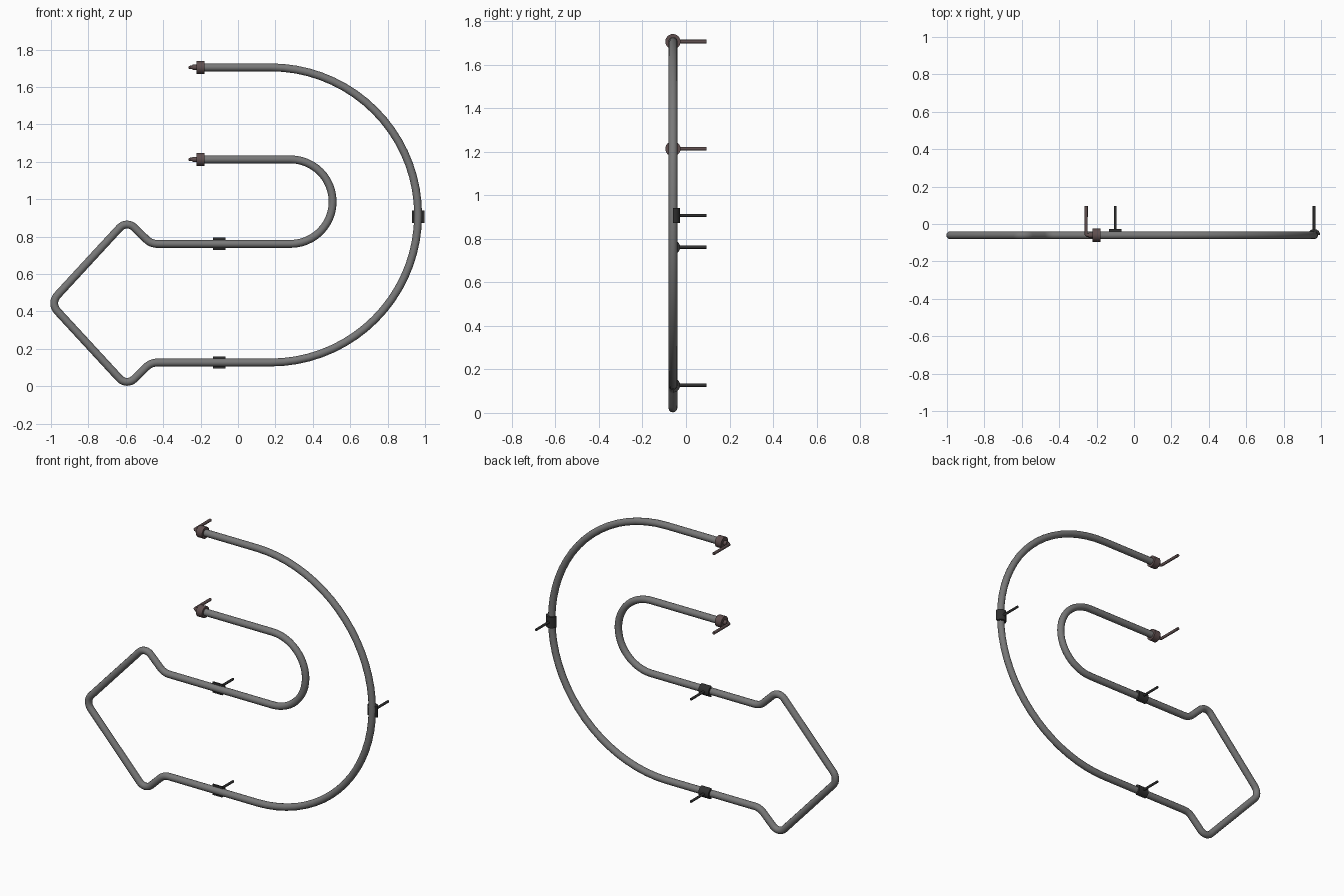
import bpy, bmesh, math
from mathutils import Vector, Matrix

if "Cube" in bpy.data.objects:
    bpy.data.objects.remove(bpy.data.objects["Cube"])

TUBE_Y = -0.06   # depth of the tube centre line
TUBE_R = 0.021
PIN_END = 0.095  # where the wall pins stop
MID_Z = 0.444    # symmetry height of the pointed loop


def material(name, rgb):
    m = bpy.data.materials.new(name)
    m.use_nodes = True
    color = (*rgb, 1)
    m.diffuse_color = color
    m.node_tree.nodes["Principled BSDF"].inputs["Base Color"].default_value = color
    return m


grey = material("grey glass", (0.19, 0.19, 0.19))
brown = material("brown cap", (0.115, 0.078, 0.078))
black = material("black clamp", (0.03, 0.03, 0.03))


def finish(obj, mat):
    obj.data.materials.clear()
    obj.data.materials.append(mat)
    bpy.ops.object.select_all(action="DESELECT")
    obj.select_set(True)
    bpy.context.view_layer.objects.active = obj
    bpy.ops.object.shade_smooth_by_angle(angle=math.radians(40))


def sweep(name, points, radius, mat, resolution=4):
    """Round tube along a polyline, turned into a mesh."""
    curve = bpy.data.curves.new(name, "CURVE")
    curve.dimensions = "3D"
    curve.bevel_depth = radius
    curve.bevel_resolution = resolution
    curve.use_fill_caps = True
    spline = curve.splines.new("POLY")
    spline.points.add(len(points) - 1)
    for p, co in zip(spline.points, points):
        p.co = (*co, 1)
    obj = bpy.data.objects.new(name, curve)
    bpy.context.collection.objects.link(obj)
    bpy.ops.object.select_all(action="DESELECT")
    obj.select_set(True)
    bpy.context.view_layer.objects.active = obj
    bpy.ops.object.convert(target="MESH")
    finish(bpy.context.view_layer.objects.active, mat)


def arc(cx, cz, r, steps, downward):
    """Half circle bulging to +x."""
    angles = [math.pi / 2 - math.pi * i / steps for i in range(steps + 1)]
    pts = [Vector((cx + r * math.cos(a), cz + r * math.sin(a))) for a in angles]
    return pts if downward else pts[::-1]


def fillet(before, corner, after, r, steps=8):
    """Round one corner of the path with a circular arc."""
    b, c, a = Vector(before), Vector(corner), Vector(after)
    u, v = (b - c).normalized(), (a - c).normalized()
    half = u.angle(v) / 2
    centre = c + (u + v).normalized() * (r / math.sin(half))
    start = c + u * (r / math.tan(half)) - centre
    turn = start.angle_signed(c + v * (r / math.tan(half)) - centre)
    return [centre + Matrix.Rotation(-turn * i / steps, 2) @ start
            for i in range(steps + 1)]


# Centre line: outer bend, pointed loop, inner bend
low_z, high_z = 0.127, 0.761
corners = [((-0.465, low_z), 0.085), ((-0.595, 0.0), 0.054),
           ((-1.005, MID_Z), 0.062),
           ((-0.595, 2 * MID_Z), 0.054), ((-0.465, high_z), 0.085)]
path = [Vector((-0.2, 1.705))] + arc(0.174, 0.916, 0.789, 36, True)
stops = [(0.0, low_z)] + [c for c, r in corners] + [(0.0, high_z)]
for i, (c, r) in enumerate(corners):
    path += fillet(stops[i], c, stops[i + 2], r)
path += arc(0.28, 0.987, 0.226, 24, False) + [Vector((-0.2, 1.213))]
sweep("glass_tube", [(p.x, TUBE_Y, p.y) for p in path], TUBE_R, grey)


# End caps, each with a collar and a bent wall pin
def cylinder_x(name, x0, x1, z, r, mat):
    bpy.ops.mesh.primitive_cylinder_add(
        vertices=24, radius=r, depth=x1 - x0,
        location=((x0 + x1) / 2, TUBE_Y, z), rotation=(0, math.pi / 2, 0))
    obj = bpy.context.object
    obj.name = name
    finish(obj, mat)


for label, z in (("upper", 1.705), ("inner", 1.213)):
    cylinder_x(label + "_end_cap", -0.222, -0.18, z, 0.035, brown)
    cylinder_x(label + "_cap_collar", -0.242, -0.22, z, 0.014, brown)
    sweep(label + "_cap_pin",
          [(-0.24, TUBE_Y, z), (-0.25, TUBE_Y, z), (-0.256, TUBE_Y + 0.006, z),
           (-0.256, PIN_END, z)], 0.009, brown)


# Half-shell clamps behind the tube, each with a straight wall pin
def clamp(name, x, z, upright):
    inner, outer, half_len, steps = 0.02, 0.033, 0.034, 14
    bm = bmesh.new()
    angles = [math.pi * i / steps for i in range(steps + 1)]
    outline = [(r * math.cos(a), r * math.sin(a))
               for r, ring in ((outer, angles), (inner, angles[::-1])) for a in ring]
    ends = [[bm.verts.new((s * half_len, v, u)) for u, v in outline] for s in (-1, 1)]
    n = len(outline)
    for i in range(n):
        j = (i + 1) % n
        bm.faces.new((ends[0][i], ends[0][j], ends[1][j], ends[1][i]))
    for end in ends:
        for i in range(steps):
            bm.faces.new((end[i], end[i + 1], end[n - 2 - i], end[n - 1 - i]))
    bmesh.ops.recalc_face_normals(bm, faces=bm.faces)
    mesh = bpy.data.meshes.new(name)
    bm.to_mesh(mesh)
    bm.free()
    obj = bpy.data.objects.new(name, mesh)
    bpy.context.collection.objects.link(obj)
    obj.location = (x, TUBE_Y, z)
    obj.rotation_euler.y = math.pi / 2 if upright else 0
    finish(obj, black)
    sweep(name + "_pin", [(x, TUBE_Y + 0.027, z), (x, PIN_END, z)], 0.0075, black)


clamp("lower_clamp", -0.1, low_z, False)
clamp("inner_clamp", -0.1, high_z, False)
clamp("side_clamp", 0.963, 0.907, True)
